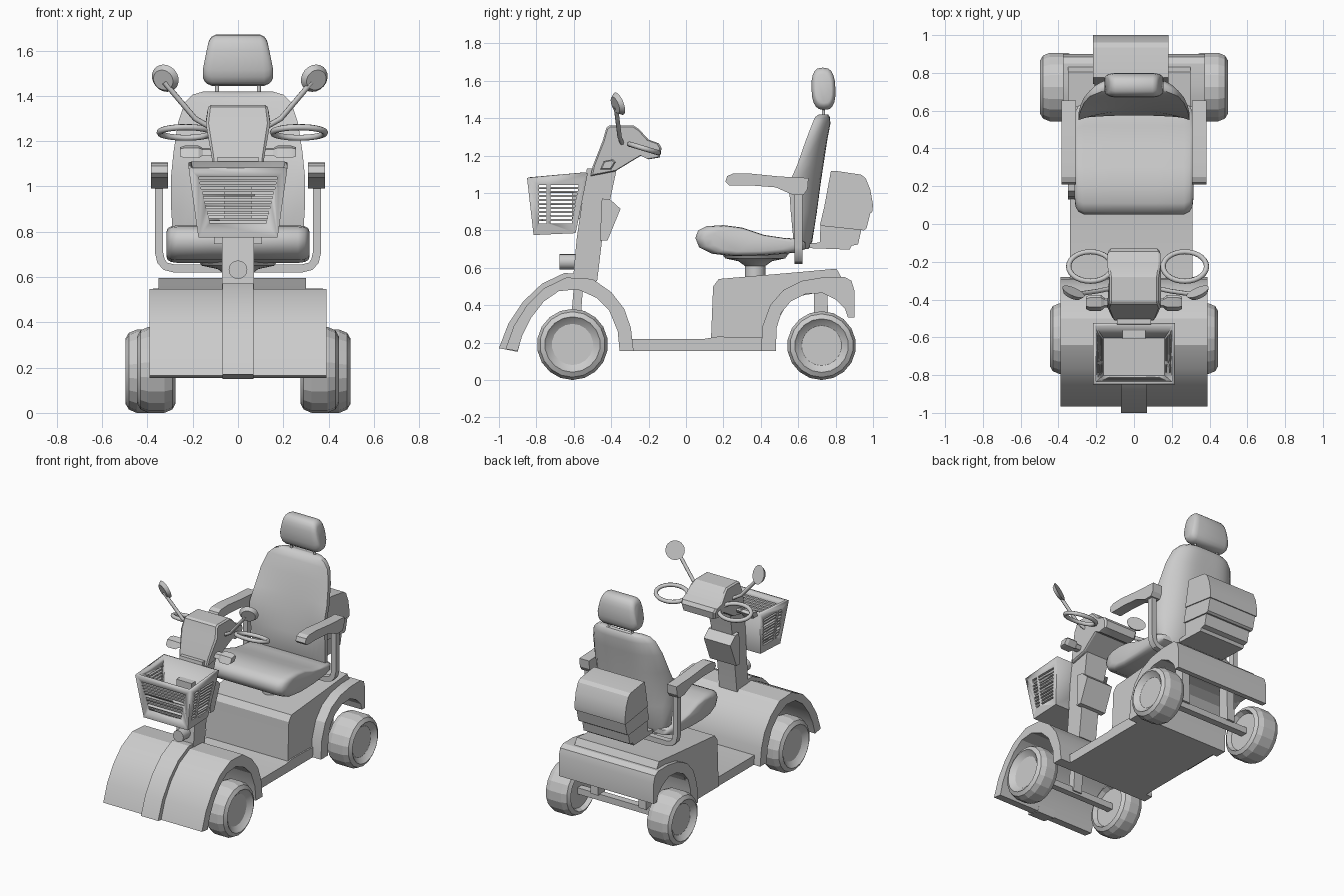
import bpy, bmesh, math
from mathutils import Matrix, Vector

if "Cube" in bpy.data.objects:
    bpy.data.objects.remove(bpy.data.objects["Cube"])


def finish(name, bm, angle=30):
    bmesh.ops.recalc_face_normals(bm, faces=bm.faces)
    me = bpy.data.meshes.new(name)
    bm.to_mesh(me)
    bm.free()
    me.shade_smooth()
    me.set_sharp_from_angle(angle=math.radians(angle))
    ob = bpy.data.objects.new(name, me)
    bpy.context.collection.objects.link(ob)
    return ob


def loft(name, rings, angle=30, caps=True):
    bm = bmesh.new()
    vs = [[bm.verts.new(p) for p in r] for r in rings]
    n = len(rings[0])
    for a, b in zip(vs, vs[1:]):
        for i in range(n):
            bm.faces.new((a[i], a[(i + 1) % n], b[(i + 1) % n], b[i]))
    if caps:
        bm.faces.new(vs[0])
        bm.faces.new(vs[-1])
    return finish(name, bm, angle)


def slab(name, pts, stations, angle=20, width=None):
    """Sweep a (y, z) profile along x; stations are (x, profile scale)."""
    cy = (min(p[0] for p in pts) + max(p[0] for p in pts)) / 2
    cz = (min(p[1] for p in pts) + max(p[1] for p in pts)) / 2
    w = width or (lambda z: 1)
    return loft(name, [[(x * w(z), cy + (y - cy) * s, cz + (z - cz) * s) for y, z in pts]
                       for x, s in stations], angle)


def flat(x0, x1):
    return [(x0, 1), (x1, 1)]


def puffed(w, steps):
    half = [(w - d, s) for d, s in steps]
    return [(-x, s) for x, s in half] + half[::-1]


def boxes(name, spans):
    bm = bmesh.new()
    for x0, x1, y0, y1, z0, z1 in spans:
        bmesh.ops.create_cube(bm, size=1, matrix=Matrix.Translation(
            ((x0 + x1) / 2, (y0 + y1) / 2, (z0 + z1) / 2)) @ Matrix.Diagonal((x1 - x0, y1 - y0, z1 - z0, 1)))
    return finish(name, bm)


def rod(name, a, b, r, r2=None, n=16):
    a, b = Vector(a), Vector(b)
    bm = bmesh.new()
    rot = (b - a).to_track_quat('Z', 'Y').to_matrix().to_4x4()
    bmesh.ops.create_cone(bm, cap_ends=True, segments=n, radius1=r, radius2=r2 or r,
                          depth=(b - a).length, matrix=Matrix.Translation((a + b) / 2) @ rot)
    return finish(name, bm, 40)


def tube(name, pts, r, cyclic=False):
    cu = bpy.data.curves.new(name, 'CURVE')
    cu.dimensions = '3D'
    cu.bevel_depth, cu.bevel_resolution, cu.use_fill_caps = r, 2, True
    sp = cu.splines.new('POLY')
    sp.points.add(len(pts) - 1)
    for p, co in zip(sp.points, pts):
        p.co = (*co, 1)
    sp.use_cyclic_u = cyclic
    ob = bpy.data.objects.new(name, cu)
    bpy.context.collection.objects.link(ob)


def wheel(name, s, cx, hw, y, R):
    prof = [(hw - .03, .001), (hw - .03, .58 * R), (hw - .012, .72 * R), (hw, .78 * R), (hw - .015, .92 * R),
            (hw - .05, R), (.05 - hw, R), (.015 - hw, .92 * R), (-hw, .78 * R), (.03 - hw, .7 * R), (.03 - hw, .001)]
    ang = [2 * math.pi * i / 18 for i in range(18)]
    loft(name, [[(s * (cx + o), y + r * math.sin(a), R + r * math.cos(a)) for a in ang] for o, r in prof], 15)


# front fender shell and raised centre rib
arch_in = [(-.355, .155), (-.365, .26), (-.41, .37), (-.48, .44), (-.58, .485), (-.68, .475),
           (-.76, .42), (-.83, .33), (-.875, .24), (-.9, .155)]
arch_out = [(-.965, .165), (-.92, .29), (-.85, .4), (-.76, .49), (-.64, .548), (-.5, .54),
            (-.4, .47), (-.33, .38), (-.295, .28), (-.28, .155)]
slab("front_fender", arch_out + arch_in, puffed(.39, [(0, 1), (.01, 1)]))
slab("fender_rib", [(-1, .17), (-.95, .3), (-.87, .42), (-.77, .515), (-.65, .572), (-.48, .56), (-.48, .48),
                    (-.64, .5), (-.76, .44), (-.86, .3), (-.9, .15)], flat(-.068, .068))

# deck, seat box, rear fender
slab("deck", [(-.3, .155), (.45, .155), (.45, .225), (.17, .232), (.1, .22), (-.3, .22)], flat(-.34, .31))
slab("seat_box", [(.13, .16), (.135, .25), (.145, .5), (.175, .54), (.55, .572), (.805, .595), (.83, .55),
                  (.83, .49), (.56, .44), (.48, .3), (.47, .16)], flat(-.35, .3))
slab("rear_fender", [(.4, .155), (.41, .29), (.45, .4), (.52, .48), (.62, .53), (.74, .55), (.85, .55), (.885, .53),
                     (.9, .48), (.9, .335), (.865, .335), (.85, .38), (.8, .43), (.73, .465), (.64, .46),
                     (.56, .42), (.51, .36), (.485, .28), (.48, .155)], puffed(.375, [(0, 1), (.01, 1)]))

# wheels, axles and suspension posts
for s, side in ((-1, "left"), (1, "right")):
    wheel("front_wheel_" + side, s, .36, .085, -.607, .19)
    wheel("rear_wheel_" + side, s, .4, .097, .725, .184)
    slab("rear_post_" + side, [(.685, .2), (.765, .2), (.755, .48), (.685, .48)],
         flat(s * .16, s * .22))
boxes("axles", [(-.36, .36, -.63, -.585, .165, .21), (-.4, .4, .7, .75, .16, .205)])
slab("steering_post", [(-.625, .18), (-.575, .18), (-.55, .5), (-.6, .5)], flat(-.035, .035))

# tiller column, glove box, headlight
slab("tiller_column", [(-.605, .53), (-.475, .53), (-.445, .78), (-.37, 1.13), (-.53, 1.13), (-.585, .75)],
     flat(-.07, .07), width=lambda z: 1 if z < .8 else 1.3)
slab("glove_box", [(-.46, .745), (-.42, .745), (-.35, .915), (-.405, .965), (-.45, .97)], flat(-.105, .105))
rod("headlight", (0, -.675, .632), (0, -.58, .632), .041)

# control head
slab("control_head", [(-.51, 1.09), (-.5, 1.14), (-.445, 1.28), (-.425, 1.35), (-.41, 1.36), (-.28, 1.36),
                      (-.25, 1.34), (-.2, 1.285), (-.145, 1.265), (-.13, 1.24), (-.14, 1.19), (-.2, 1.18),
                      (-.24, 1.2), (-.38, 1.115)], puffed(.14, [(0, .94), (.012, 1)]),
     width=lambda z: .8 + max(0, z - 1.1) * 1.2 if z < 1.3 else 1.04 - (z - 1.3) * 1.8)

# handle loops, signal levers and mirrors
for s, side in ((-1, "left"), (1, "right")):
    loop = []
    for i in range(28):
        a = 2 * math.pi * i / 28
        y = -.225 + .078 * math.sin(a)
        loop.append((.25 * s + .019 + .115 * math.cos(a), y, 1.238 - (y + .225) * .3))
    tube("handle_" + side, loop, .014, True)
    slab("lever_" + side, [(-.46, 1.125), (-.4, 1.125), (-.375, 1.165), (-.39, 1.18), (-.44, 1.17)],
         [(s * .08, .55), (s * .155, .6), (s * .175, 1), (s * .235, 1), (s * .255, .75)])
    c = Vector((.332 * s + .008, -.365, 1.475))
    n = Vector((-.4 * s, .9, .35)).normalized()
    rod("mirror_" + side, c - n * .016, c + n * .008, .047, .064, 20)
    tube("mirror_arm_" + side, [(.12 * s, -.34, 1.26), (.19 * s, -.355, 1.3), (.325 * s, -.375, 1.46)], .012)

# basket: open tapered tub with slots cut through
bm = bmesh.new()
top = [bm.verts.new(p) for p in ((-.218, -.85, 1.08), (.218, -.85, 1.08), (.218, -.525, 1.105), (-.218, -.525, 1.105))]
low = [bm.verts.new(p) for p in ((-.175, -.815, .775), (.175, -.815, .775), (.175, -.59, .785), (-.175, -.59, .785))]
bm.faces.new(low)
for i in range(4):
    j = (i + 1) % 4
    bm.faces.new((low[i], low[j], top[j], top[i]))
basket = finish("basket", bm)
sol = basket.modifiers.new("wall", 'SOLIDIFY')
sol.thickness, sol.offset, sol.use_even_offset = .016, -1, True
spans = []
for i in range(10):
    z = .838 + i * .0215
    w = .125 + .048 * i / 9
    spans += [(-w, w, -.95, -.795, z, z + .009), (-.3, .3, -.785, -.745, z, z + .012),
              (-.3, .3, -.725, -.61 + i * .004, z, z + .012)]
cutter = boxes("basket_cutter", spans)
cutter.hide_render = True
cut = basket.modifiers.new("slots", 'BOOLEAN')
cut.operation, cut.solver, cut.object = 'DIFFERENCE', 'EXACT', cutter
bpy.context.view_layer.update()
baked = bpy.data.meshes.new_from_object(basket.evaluated_get(bpy.context.evaluated_depsgraph_get()))
basket.modifiers.clear()
basket.data = baked
bpy.data.objects.remove(cutter)
boxes("basket_bracket", [(-.06, .06, -.61, -.53, .86, 1.0)])

# seat pedestal and cushion
ang = [2 * math.pi * i / 20 for i in range(20)]
loft("seat_pedestal", [[(r * math.cos(a), .37 + r * math.sin(a), z) for a in ang] for r, z in
                       ((.055, .54), (.055, .61), (.09, .635), (.16, .65), (.19, .69))])
slab("seat_cushion", [(.05, .76), (.065, .8), (.11, .822), (.2, .828), (.3, .815), (.42, .775), (.52, .76), (.6, .755),
                      (.64, .735), (.64, .7), (.58, .68), (.42, .665), (.25, .662), (.14, .675), (.07, .71)],
     puffed(.315, [(0, .7), (.005, .85), (.02, .95), (.05, 1), (.2, 1)]), 60)

# backrest: curved sections (z, half width, rear y, wing y, thickness)
rings = []
us = [-1 + i / 8 for i in range(17)]
for z, w, yb, yw, t in ((.70, .25, .655, .585, .06), (.74, .285, .675, .575, .1), (.9, .295, .7, .56, .125),
                        (1.05, .295, .72, .55, .12), (1.15, .285, .735, .595, .115), (1.28, .265, .755, .64, .1),
                        (1.37, .235, .772, .675, .09), (1.405, .2, .77, .69, .07), (1.42, .15, .76, .71, .03)):
    front = [(u * w, yb - t + (yw - yb + t) * u * u, z) for u in us]
    back = [(u * w, yb + (yw + .03 - yb) * u ** 4, z) for u in reversed(us)]
    rings.append(front + back)
loft("backrest", rings, 50)

# headrest and its posts
oval = [(.735 + .064 * math.copysign(abs(math.cos(a)) ** .7, math.cos(a)) - .004 * math.sin(a),
         1.557 + .113 * math.copysign(abs(math.sin(a)) ** .8, math.sin(a))) for a in ang]
slab("headrest", oval, puffed(.155, [(0, .68), (.006, .8), (.018, .92), (.04, 1)]), 50,
     width=lambda z: 1 - max(0, z - 1.5) * .9)
for s in (-1, 1):
    rod("headrest_post", (s * .092, .735, 1.38), (s * .092, .735, 1.48), .009)

# armrests and the U-shaped support frame
for s, side in ((-1, "left"), (1, "right")):
    slab("armrest_" + side, [(.21, 1.06), (.22, 1.09), (.25, 1.103), (.33, 1.105), (.5, 1.088), (.655, 1.08),
                             (.65, 1.02), (.63, .99), (.57, .99), (.48, 1.03), (.35, 1.04), (.23, 1.04)],
         flat(s * .308, s * .384))
path = [(.349, 1.0), (.349, .71), (.34, .67), (.32, .647), (.28, .637)]
path = [(-x, z) for x, z in path] + path[::-1]
rings = []
for i, (x, z) in enumerate(path):
    a, b = path[max(i - 1, 0)], path[min(i + 1, len(path) - 1)]
    d = Vector((b[0] - a[0], b[1] - a[1])).normalized() * .018
    rings.append([(x - d.y, .58, z + d.x), (x - d.y, .622, z + d.x), (x + d.y, .622, z - d.x), (x + d.y, .58, z - d.x)])
loft("arm_frame", rings)

# rear storage box: lid section and stepped lower section
slab("storage_lid", [(.775, 1.118), (.8, 1.118), (.935, 1.098), (.96, 1.08), (.985, 1.02), (1, .935), (.995, .895),
                     (.74, .93)], flat(-.217, .182))
slab("storage_box", [(.745, .95), (.99, .91), (.965, .81), (.95, .8), (.715, .825)], flat(-.21, .175))
slab("storage_base", [(.72, .84), (.94, .815), (.92, .725), (.885, .718), (.875, .697), (.66, .705), (.66, .73),
                      (.715, .735)], flat(-.2, .165))
